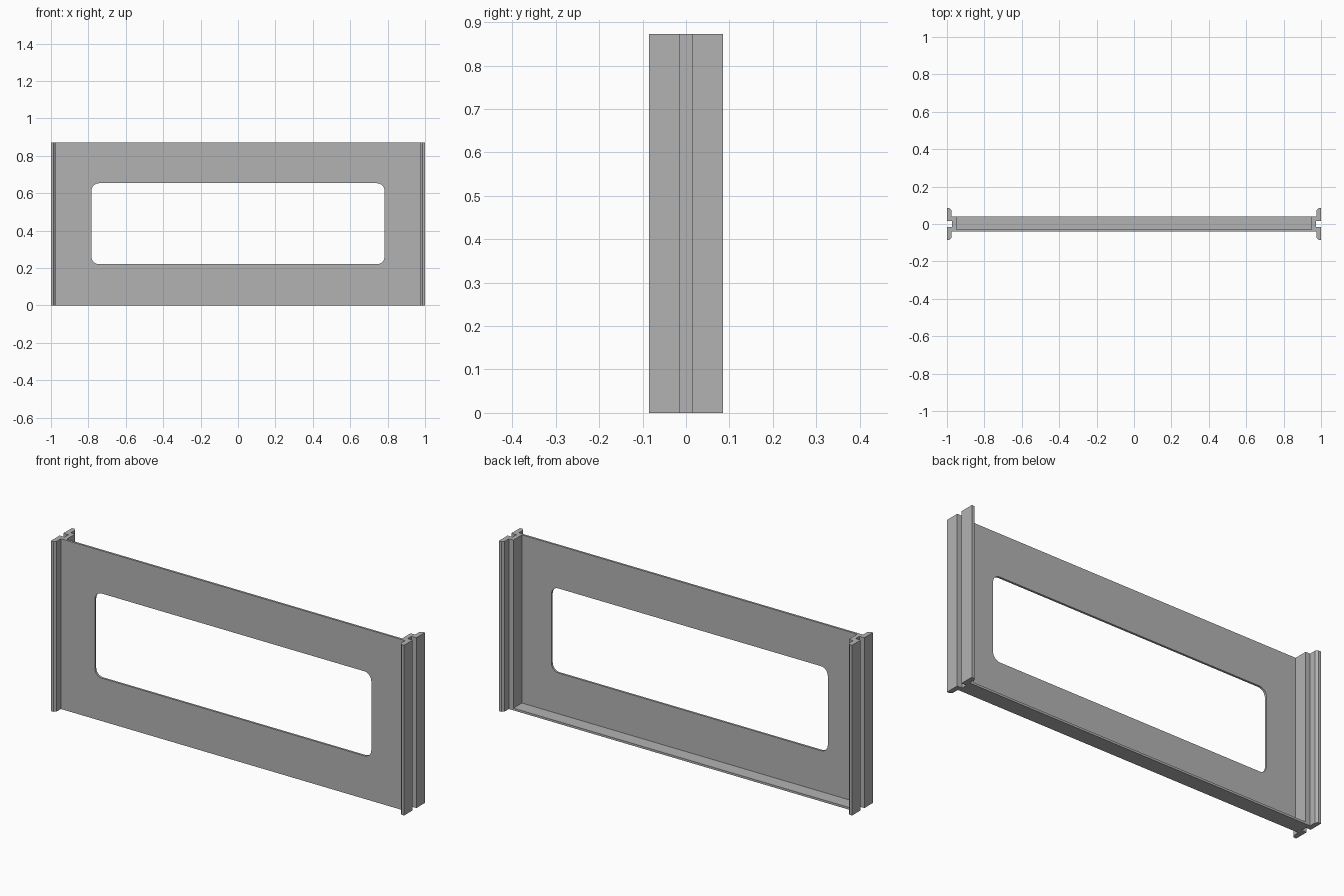
import bpy, bmesh, math

if "Cube" in bpy.data.objects:
    bpy.data.objects.remove(bpy.data.objects["Cube"])

HEIGHT = 0.872
BACK, FRONT = 0.04, -0.04
WALL = 0.95          # inner face of each side rail
SHEET = 0.011        # sheet thickness

grey = bpy.data.materials.new("plain_grey")
grey.use_nodes = True
colour = (0.45, 0.45, 0.45, 1)
grey.diffuse_color = colour
grey.node_tree.nodes["Principled BSDF"].inputs["Base Color"].default_value = colour


def make_object(name, bm):
    bmesh.ops.recalc_face_normals(bm, faces=bm.faces)
    mesh = bpy.data.meshes.new(name)
    bm.to_mesh(mesh)
    bm.free()
    mesh.materials.append(grey)
    obj = bpy.data.objects.new(name, mesh)
    bpy.context.collection.objects.link(obj)
    return obj


def extrude_profile(name, points, direction):
    bm = bmesh.new()
    face = bm.faces.new([bm.verts.new(p) for p in points])
    result = bmesh.ops.extrude_face_region(bm, geom=[face])
    moved = [v for v in result["geom"] if isinstance(v, bmesh.types.BMVert)]
    bmesh.ops.translate(bm, verts=moved, vec=direction)
    return make_object(name, bm)


def rounded_rectangle(x, z0, z1, r, steps=8):
    corners = [(x - r, z1 - r), (r - x, z1 - r), (r - x, z0 + r), (x - r, z0 + r)]
    points = []
    for i, (cx, cz) in enumerate(corners):
        for k in range(steps + 1):
            a = math.pi / 2 * (i + k / steps)
            points.append((cx + r * math.cos(a), cz + r * math.sin(a)))
    return points


# Folded sheet: upright panel with a bottom ledge turned to the back
fold = [(FRONT, 0), (BACK, 0), (BACK, SHEET), (FRONT + SHEET, SHEET),
        (FRONT + SHEET, HEIGHT), (FRONT, HEIGHT)]
panel = extrude_profile("panel", [(-WALL, y, z) for y, z in fold], (2 * WALL, 0, 0))

# Rounded window opening
window = rounded_rectangle(0.783, 0.22, 0.653, 0.04)
cutter = extrude_profile("window_cutter", [(x, -0.06, z) for x, z in window], (0, 0.05, 0))
cutter.hide_render = True
cutter.hide_viewport = True
cutter.display_type = "WIRE"
cut = panel.modifiers.new("window", "BOOLEAN")
cut.operation = "DIFFERENCE"
cut.solver = "EXACT"
cut.object = cutter

# Side rails: grooved channels with chamfered lips
half = [(0.972, 0.015), (1, 0.015), (1, 0.085), (0.986, 0.085),
        (0.975, 0.074), (0.975, BACK), (WALL, BACK)]
section = half + [(x, -y) for x, y in reversed(half)]
for side, name in ((1, "left_rail"), (-1, "right_rail")):
    extrude_profile(name, [(side * x, y, 0) for x, y in section], (0, 0, HEIGHT))
